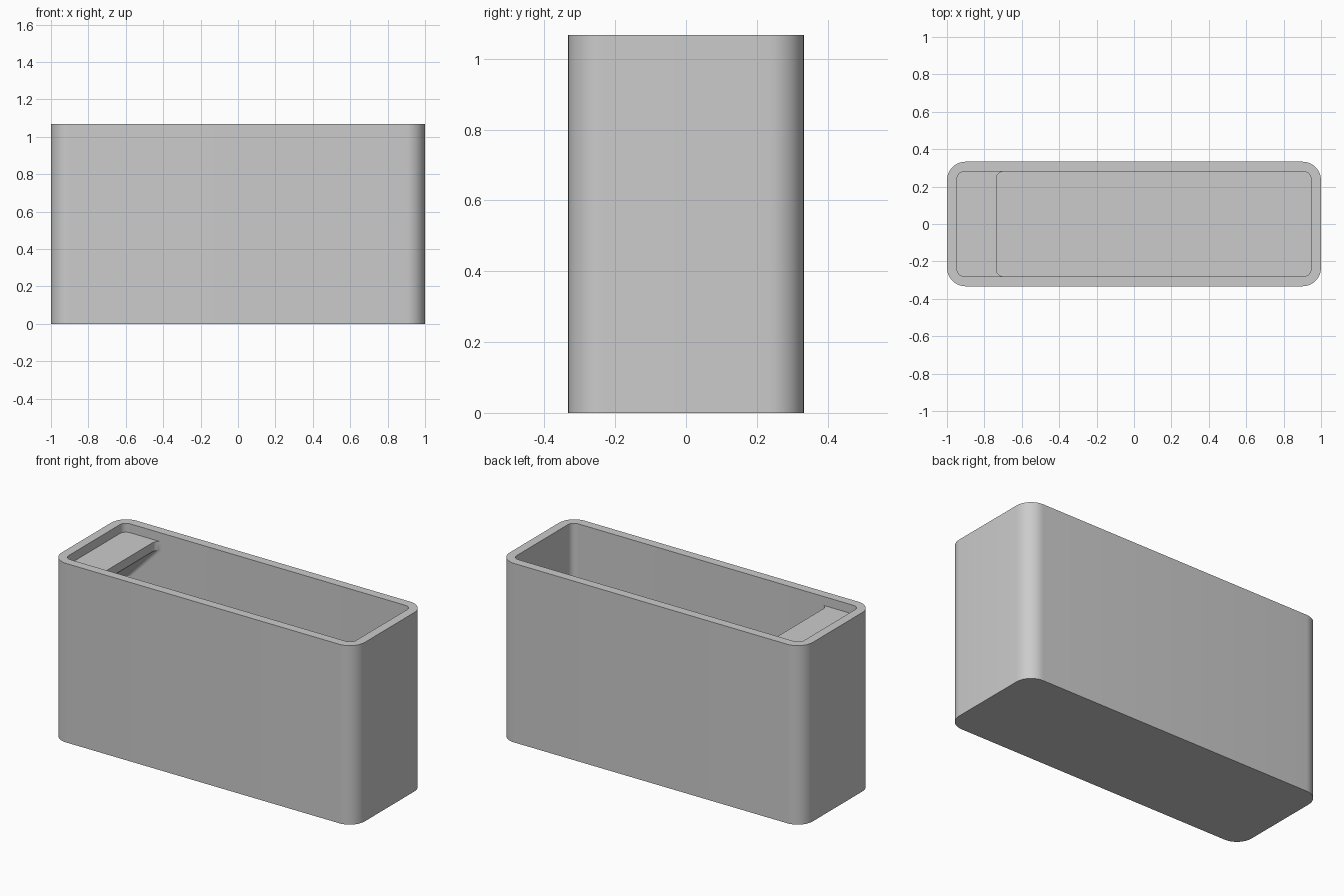
import bpy, bmesh
from math import cos, sin, pi

HALF_X, HALF_Y, HEIGHT = 1.0, 0.333, 1.067
WALL = 0.053
SEGMENTS = 10

if "Cube" in bpy.data.objects:
    bpy.data.objects.remove(bpy.data.objects["Cube"], do_unlink=True)

grey = bpy.data.materials.new("plain_grey")
grey.use_nodes = True
colour = (0.6, 0.6, 0.6, 1)
grey.diffuse_color = colour
grey.node_tree.nodes["Principled BSDF"].inputs["Base Color"].default_value = colour


def arc(cx, cy, radius, start, end):
    angles = [start + (end - start) * i / SEGMENTS for i in range(SEGMENTS + 1)]
    return [(cx + radius * cos(a), cy + radius * sin(a)) for a in angles]


def rounded_rectangle(hx, hy, radius):
    points = []
    for k, (sx, sy) in enumerate([(1, 1), (-1, 1), (-1, -1), (1, -1)]):
        points += arc(sx * (hx - radius), sy * (hy - radius), radius,
                      k * pi / 2, (k + 1) * pi / 2)
    return points


def loft(name, rings):
    """Skin a stack of equal-sized (outline, z) rings and cap both ends."""
    bm = bmesh.new()
    loops = [[bm.verts.new((x, y, z)) for x, y in outline] for outline, z in rings]
    for a, b in zip(loops, loops[1:]):
        for i in range(len(a)):
            j = (i + 1) % len(a)
            bm.faces.new((a[i], a[j], b[j], b[i]))
    bm.faces.new(loops[0])
    bm.faces.new(loops[-1])
    bmesh.ops.recalc_face_normals(bm, faces=bm.faces)
    mesh = bpy.data.meshes.new(name)
    bm.to_mesh(mesh)
    bm.free()
    mesh.materials.append(grey)
    obj = bpy.data.objects.new(name, mesh)
    bpy.context.collection.objects.link(obj)
    bpy.ops.object.select_all(action="DESELECT")
    obj.select_set(True)
    bpy.context.view_layer.objects.active = obj
    bpy.ops.object.shade_smooth_by_angle(angle=pi / 6)
    return obj


# Open box: up the outside, over the rim and down to the inner floor
outer = rounded_rectangle(HALF_X, HALF_Y, 0.1)
inner = rounded_rectangle(HALF_X - WALL, HALF_Y - WALL, 0.04)
loft("open_box", [(outer, 0), (outer, HEIGHT), (inner, HEIGHT), (inner, WALL)])

# End ledge: a thin lip on a 45 degree support, flared into the side walls
FILLET = 0.035
EDGE_X, BACK_X = -0.735, -0.975
inner_y = HALF_Y - WALL
side_y = inner_y + 0.01


def ledge_outline(shift):
    front = [(EDGE_X + FILLET, -side_y)]
    front += arc(EDGE_X + FILLET, FILLET - inner_y, FILLET, 1.5 * pi, pi)
    front += arc(EDGE_X + FILLET, inner_y - FILLET, FILLET, pi, pi / 2)
    front += [(EDGE_X + FILLET, side_y)]
    front = [(max(x - shift, BACK_X + 0.001), y) for x, y in front]
    return front + [(BACK_X, side_y), (BACK_X, -side_y)]


top = HEIGHT - WALL
lip_bottom = top - WALL
drop = 0.235
loft("end_ledge", [(ledge_outline(drop), lip_bottom - drop),
                   (ledge_outline(0), lip_bottom),
                   (ledge_outline(0), top)])
